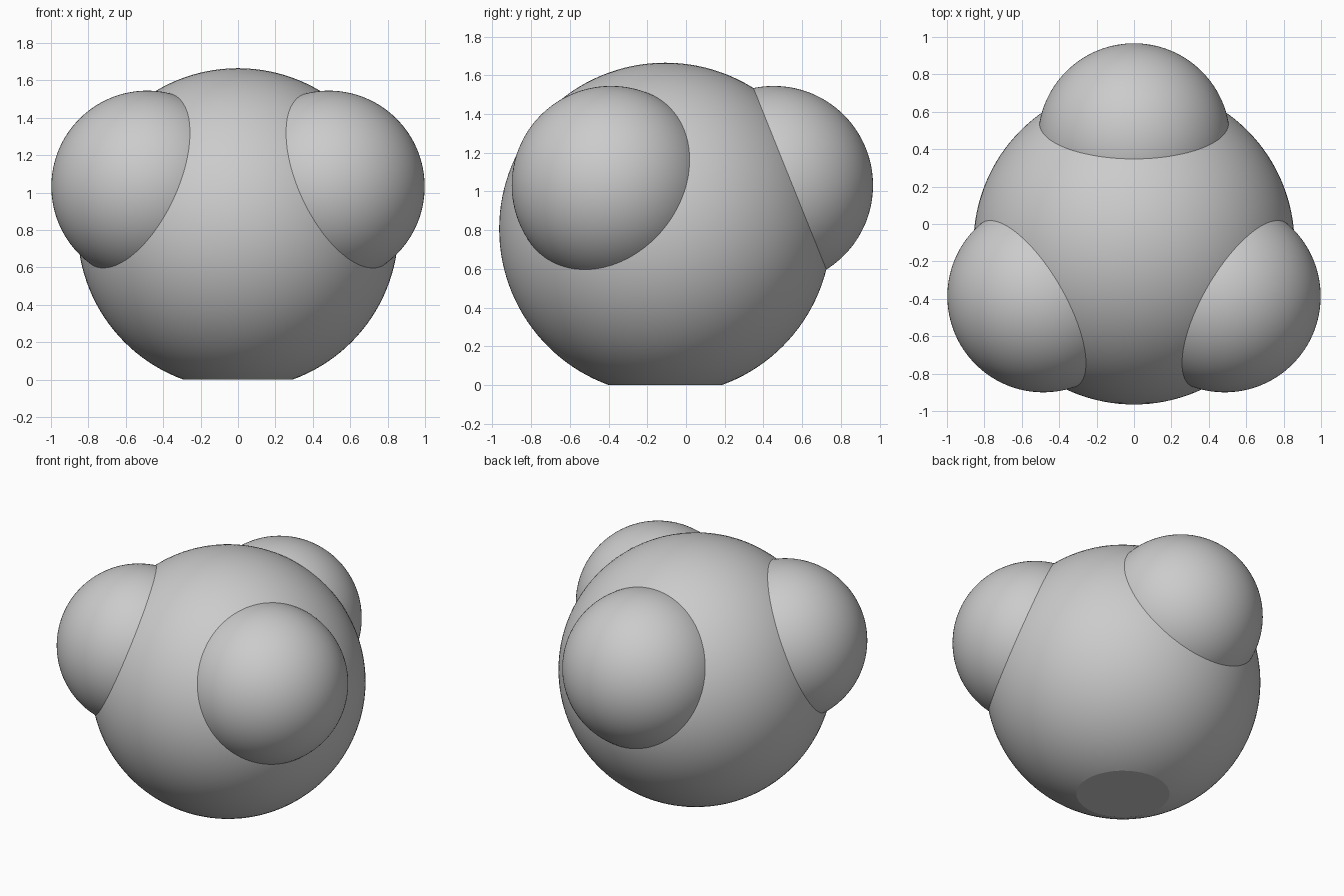
import bpy, bmesh
from math import radians, sin, cos
from mathutils import Vector, Matrix

if "Cube" in bpy.data.objects:
    bpy.data.objects.remove(bpy.data.objects["Cube"])

CENTRE = Vector((0, -0.107, 0.807))


def ball(name, centre, radius, flat_base=False):
    bm = bmesh.new()
    bmesh.ops.create_uvsphere(bm, u_segments=128, v_segments=64, radius=radius)
    bm.transform(Matrix.Translation(centre) @ Matrix.Rotation(radians(90), 4, 'X'))
    if flat_base:
        geom = bm.verts[:] + bm.edges[:] + bm.faces[:]
        cut = bmesh.ops.bisect_plane(bm, geom=geom, plane_co=(0, 0, 0),
                                     plane_no=(0, 0, 1), clear_inner=True)
        rim = [e for e in cut["geom_cut"] if isinstance(e, bmesh.types.BMEdge)]
        bmesh.ops.contextual_create(bm, geom=rim)
    bmesh.ops.recalc_face_normals(bm, faces=bm.faces[:])
    mesh = bpy.data.meshes.new(name)
    bm.to_mesh(mesh)
    bm.free()
    obj = bpy.data.objects.new(name, mesh)
    bpy.context.collection.objects.link(obj)
    bpy.ops.object.select_all(action='DESELECT')
    obj.select_set(True)
    bpy.context.view_layer.objects.active = obj
    bpy.ops.object.shade_smooth_by_angle(angle=radians(15))
    return obj


# Large central atom with a flat spot to stand on
ball("central_atom", CENTRE, 0.858, flat_base=True)

# Three small atoms spaced evenly around the vertical axis
for name, deg in (("back_atom", 90), ("left_atom", 210), ("right_atom", 330)):
    a = radians(deg)
    ball(name, CENTRE + Vector((0.56 * cos(a), 0.56 * sin(a), 0.225)), 0.513)
